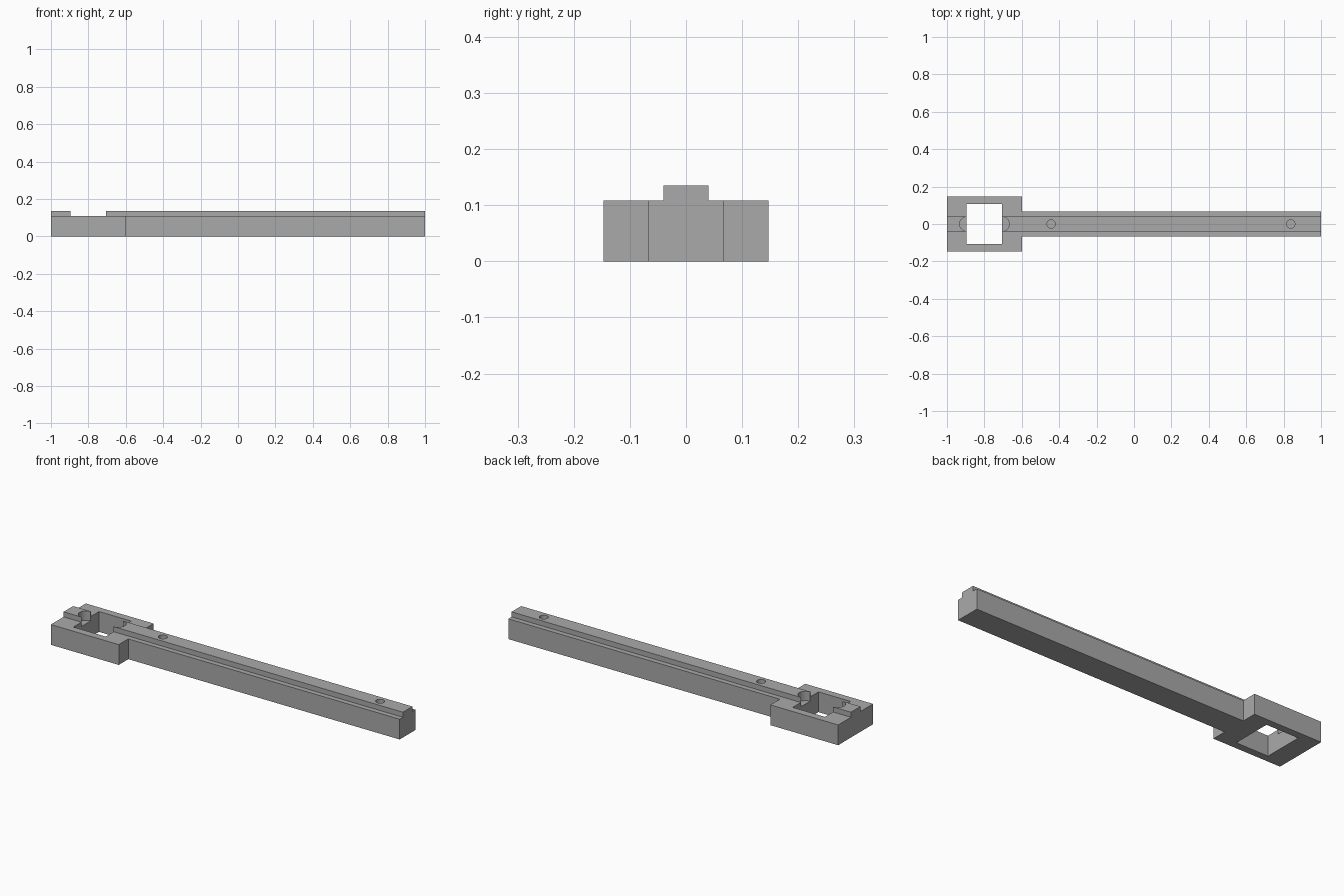
import bpy
import bmesh

cube = bpy.data.objects.get("Cube")
if cube:
    bpy.data.objects.remove(cube)

grey = bpy.data.materials.new("plain grey")
grey.use_nodes = True
colour = (0.4, 0.4, 0.4, 1)
grey.diffuse_color = colour
grey.node_tree.nodes["Principled BSDF"].inputs["Base Color"].default_value = colour

HEAD, BAR, RAIL = 0.147, 0.067, 0.04      # half widths
DECK, TOP = 0.108, 0.135                  # heights
NECK = -0.6                               # where head meets bar
WIN_L, WIN_R, WIN_Y = -0.895, -0.705, 0.108


def prism(name, points, z0, z1):
    """Extrude a flat outline from z0 to z1."""
    bm = bmesh.new()
    face = bm.faces.new([bm.verts.new((x, y, z0)) for x, y in points])
    out = bmesh.ops.extrude_face_region(bm, geom=[face])
    new = [g for g in out["geom"] if isinstance(g, bmesh.types.BMVert)]
    bmesh.ops.translate(bm, verts=new, vec=(0, 0, z1 - z0))
    bmesh.ops.recalc_face_normals(bm, faces=bm.faces)
    mesh = bpy.data.meshes.new(name)
    bm.to_mesh(mesh)
    bm.free()
    mesh.materials.append(grey)
    obj = bpy.data.objects.new(name, mesh)
    bpy.context.collection.objects.link(obj)
    return obj


def rect(x0, x1, y):
    return [(x0, -y), (x1, -y), (x1, y), (x0, y)]


def hole(x, radius, floor):
    """Upright round cutter, open at the top."""
    height = 0.2 - floor
    bpy.ops.mesh.primitive_cylinder_add(vertices=32, radius=radius, depth=height,
                                        location=(x, 0, floor + height / 2))
    return bpy.context.object


def combine(target, tool, operation):
    """Apply a boolean and remove the tool."""
    mod = target.modifiers.new("join", "BOOLEAN")
    mod.operation, mod.solver, mod.object = operation, "EXACT", tool
    bpy.context.view_layer.objects.active = target
    bpy.ops.object.modifier_apply(modifier=mod.name)
    bpy.data.objects.remove(tool)


# Wide head and narrow bar in one outline
half = [(-1, HEAD), (NECK, HEAD), (NECK, BAR), (1, BAR)]
outline = half + [(x, -y) for x, y in reversed(half)]
body = prism("slotted_arm", outline, 0, DECK)

# Raised guide rail along the top
combine(body, prism("guide_rail", rect(-1, 1, RAIL), DECK - 0.05, TOP), "UNION")

# Rectangular window through the head
combine(body, prism("window_cutter", rect(WIN_L, WIN_R, WIN_Y), -0.1, 0.3), "DIFFERENCE")

# Round pockets at the window ends, then the two small rail holes
for x in (WIN_L, WIN_R):
    combine(body, hole(x, 0.038, 0.085), "DIFFERENCE")
for x in (-0.443, 0.838):
    combine(body, hole(x, 0.022, 0.05), "DIFFERENCE")

body.select_set(True)
bpy.ops.object.shade_smooth_by_angle(angle=0.6)
